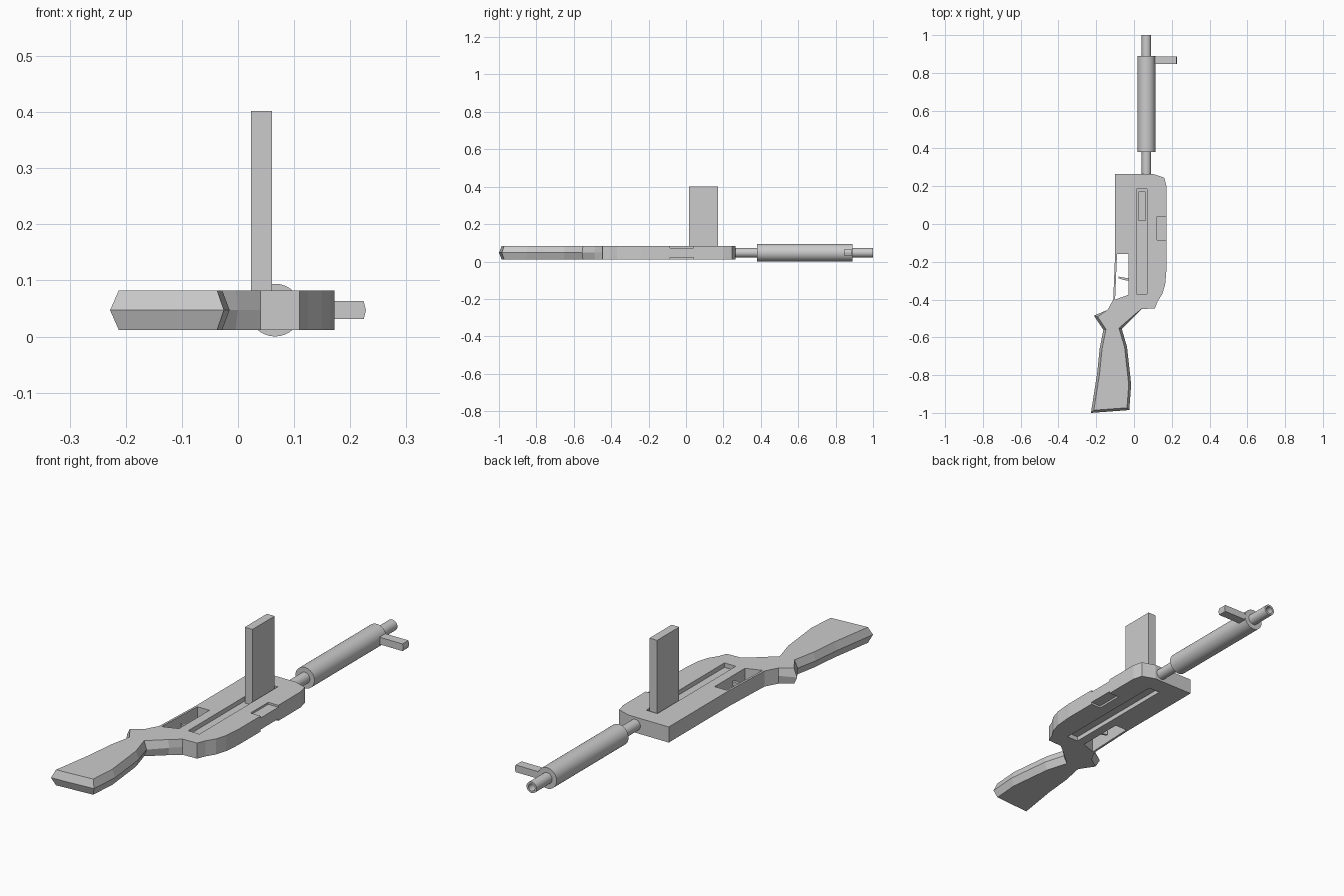
import bpy, bmesh, math
from mathutils import Vector, Matrix

if "Cube" in bpy.data.objects:
    bpy.data.objects.remove(bpy.data.objects["Cube"])

grey = bpy.data.materials.new("plain grey")
grey.use_nodes = True
colour = (0.6, 0.6, 0.6, 1)
grey.diffuse_color = colour
grey.node_tree.nodes["Principled BSDF"].inputs["Base Color"].default_value = colour

MID, HALF = 0.047, 0.035      # middle height and half thickness of the body
AXIS = 0.066                  # x of the barrel axis


def finish(name, bm, smooth=False):
    bmesh.ops.recalc_face_normals(bm, faces=bm.faces)
    mesh = bpy.data.meshes.new(name)
    bm.to_mesh(mesh)
    bm.free()
    mesh.materials.append(grey)
    obj = bpy.data.objects.new(name, mesh)
    bpy.context.collection.objects.link(obj)
    if smooth:
        bpy.ops.object.select_all(action='DESELECT')
        obj.select_set(True)
        bpy.context.view_layer.objects.active = obj
        bpy.ops.object.shade_smooth_by_angle(angle=math.radians(40))
    return obj


def loft(name, layers, closed=False):
    """Skin a stack of equal-length loops, capped or joined end to end."""
    bm = bmesh.new()
    rings = [[bm.verts.new(p) for p in layer] for layer in layers]
    pairs = list(zip(rings, rings[1:]))
    if closed:
        pairs.append((rings[-1], rings[0]))
    else:
        bm.faces.new(rings[0])
        bm.faces.new(rings[-1])
    n = len(rings[0])
    for a, b in pairs:
        for i in range(n):
            j = (i + 1) % n
            bm.faces.new((a[i], a[j], b[j], b[i]))
    return finish(name, bm, smooth=closed)


def prism(name, points, z0, z1):
    return loft(name, [[(x, y, z) for x, y in points] for z in (z0, z1)])


def box(name, x0, x1, y0, y1, z0, z1):
    return prism(name, [(x0, y0), (x1, y0), (x1, y1), (x0, y1)], z0, z1)


def inset(points, amounts):
    """Move each corner of a clockwise outline inward along its mitre."""
    result = []
    for i, p in enumerate(points):
        a, b = Vector(points[i - 1]), Vector(points[(i + 1) % len(points)])
        p = Vector(p)
        d0, d1 = (p - a).normalized(), (b - p).normalized()
        n0, n1 = Vector((d0.y, -d0.x)), Vector((d1.y, -d1.x))
        result.append(p + (n0 + n1) * amounts[i] / (1 + n0.dot(n1)))
    return result


def tube(name, outer, inner, y0, y1, sides=32):
    """Hollow cylinder along y."""
    def ring(r, y):
        return [(AXIS + r * math.cos(2 * math.pi * k / sides), y,
                 MID + r * math.sin(2 * math.pi * k / sides)) for k in range(sides)]
    return loft(name, [ring(outer, y0), ring(outer, y1), ring(inner, y1), ring(inner, y0)], True)


# Body outline, clockwise: receiver, then the stock with its ridged edges
receiver = [(-0.11, -0.40), (-0.10, -0.16), (-0.10, 0.265), (0.10, 0.265), (0.16, 0.245),
            (0.172, 0.20), (0.172, -0.24), (0.165, -0.32), (0.15, -0.37), (0.125, -0.41),
            (0.11, -0.447), (0.04, -0.45)]
stock = [(0.0, -0.49), (-0.065, -0.555), (-0.037, -0.65), (-0.015, -0.85), (-0.025, -0.985),
         (-0.228, -1.0), (-0.195, -0.79), (-0.182, -0.66), (-0.162, -0.56), (-0.212, -0.485),
         (-0.14, -0.455)]
outline = receiver + stock
ridge = [0] * len(receiver) + [0.006] + [0.013] * (len(stock) - 2) + [0]
slim = inset(outline, ridge)
body = loft("body", [[(x, y, z) for x, y in loop] for loop, z in
                     ((slim, MID - HALF), (outline, MID), (slim, MID + HALF))])

# Openings: trigger window, long grooves and ejection port recesses on both faces
cutters = [prism("trigger_window", [(-0.09, -0.16), (-0.03, -0.16), (-0.03, -0.375),
                                    (-0.10, -0.40)], -0.1, 0.2)]
for side in (-1, 1):
    for name, x0, x1, y0, y1, depth in (("groove", 0.012, 0.068, -0.37, 0.185, 0.02),
                                        ("port", 0.122, 0.2, -0.085, 0.04, 0.009)):
        floor, out = MID + side * (HALF - depth), MID + side * 0.1
        cutters.append(box(name, x0, x1, y0, y1, min(floor, out), max(floor, out)))
bpy.context.view_layer.objects.active = body
for cutter in cutters:
    mod = body.modifiers.new("cut", 'BOOLEAN')
    mod.operation, mod.solver, mod.object = 'DIFFERENCE', 'EXACT', cutter
    bpy.ops.object.modifier_apply(modifier=mod.name)
    bpy.data.objects.remove(cutter)

# Magazine standing out of the upper groove
box("magazine", 0.023, 0.061, 0.015, 0.172, MID, 0.402)

# Trigger
prism("trigger", [(-0.02, -0.302), (-0.055, -0.296), (-0.082, -0.287), (-0.082, -0.278),
                  (-0.052, -0.284), (-0.02, -0.288)], MID - 0.01, MID + 0.01)

# Barrel, fore-end sleeve and its side grip
tube("barrel", 0.025, 0.016, 0.21, 1.0)
tube("sleeve", 0.047, 0.02, 0.38, 0.89)
grip = [(0.09, MID - 0.016), (0.224, MID - 0.016), (0.228, MID),
        (0.224, MID + 0.016), (0.09, MID + 0.016)]
loft("side_grip", [[(x, y, z) for x, z in grip] for y in (0.846, 0.888)])
